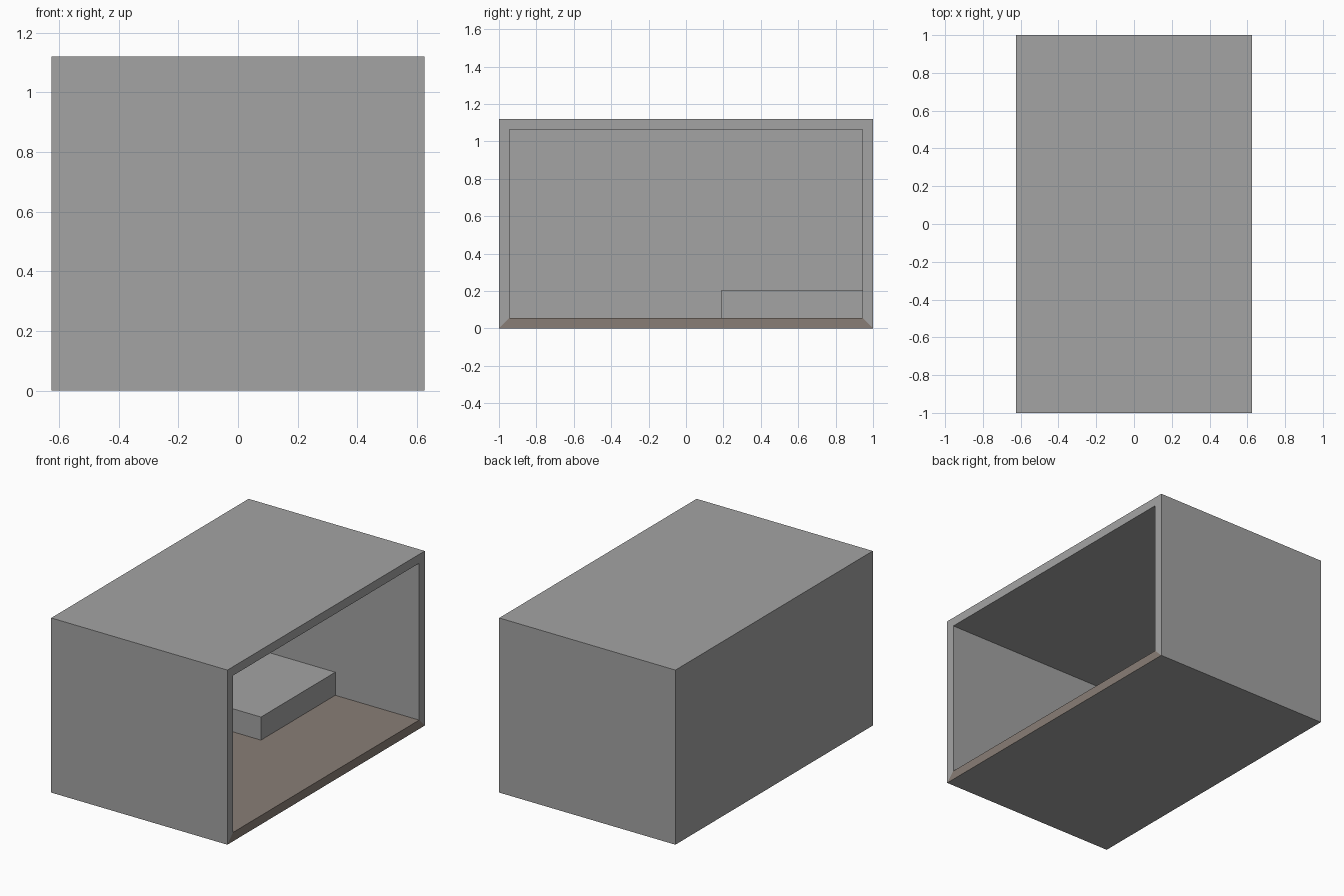
import bpy, bmesh
from mathutils import Vector

if "Cube" in bpy.data.objects:
    bpy.data.objects.remove(bpy.data.objects["Cube"])

W, D, H, T = 1.25, 2.0, 1.12, 0.057   # outer size and wall thickness


def material(name, rgb):
    m = bpy.data.materials.new(name)
    m.diffuse_color = (*rgb, 1)
    m.use_nodes = True
    m.node_tree.nodes["Principled BSDF"].inputs["Base Color"].default_value = m.diffuse_color
    return m


grey = material("wall grey", (0.37, 0.37, 0.37))
brown = material("floor brown", (0.25, 0.208, 0.18))


def box(bm, lo, hi):
    lo, hi = Vector(lo), Vector(hi)
    verts = bmesh.ops.create_cube(bm, size=1)["verts"]
    bmesh.ops.scale(bm, vec=hi - lo, verts=verts)
    bmesh.ops.translate(bm, vec=(lo + hi) / 2, verts=verts)


def add_object(name, bm, mats):
    bm.normal_update()
    mesh = bpy.data.meshes.new(name)
    bm.to_mesh(mesh)
    bm.free()
    for m in mats:
        mesh.materials.append(m)
    ob = bpy.data.objects.new(name, mesh)
    bpy.context.collection.objects.link(ob)
    return ob


# Room shell: the right side is inset to a mitred rim and pushed in
bm = bmesh.new()
box(bm, (-W / 2, -D / 2, 0), (W / 2, D / 2, H))
bm.normal_update()
side = max(bm.faces, key=lambda f: f.normal.x)
bmesh.ops.inset_region(bm, faces=[side], thickness=T, use_even_offset=True)
res = bmesh.ops.extrude_discrete_faces(bm, faces=[side])
back = res["faces"][0]
bmesh.ops.translate(bm, vec=(-(W - T), 0, 0), verts=back.verts)
bm.normal_update()
# Inner floor and lower rim are brown
for f in bm.faces:
    c = f.calc_center_median()
    if c.z < 0.1 and f.normal.z > -0.5:
        f.material_index = 1
add_object("room_shell", bm, [grey, brown])

# Raised platform in the back corner
bm = bmesh.new()
box(bm, (-W / 2 + T, 0.19, T), (0.03, D / 2 - T, 0.205))
add_object("platform", bm, [grey])
